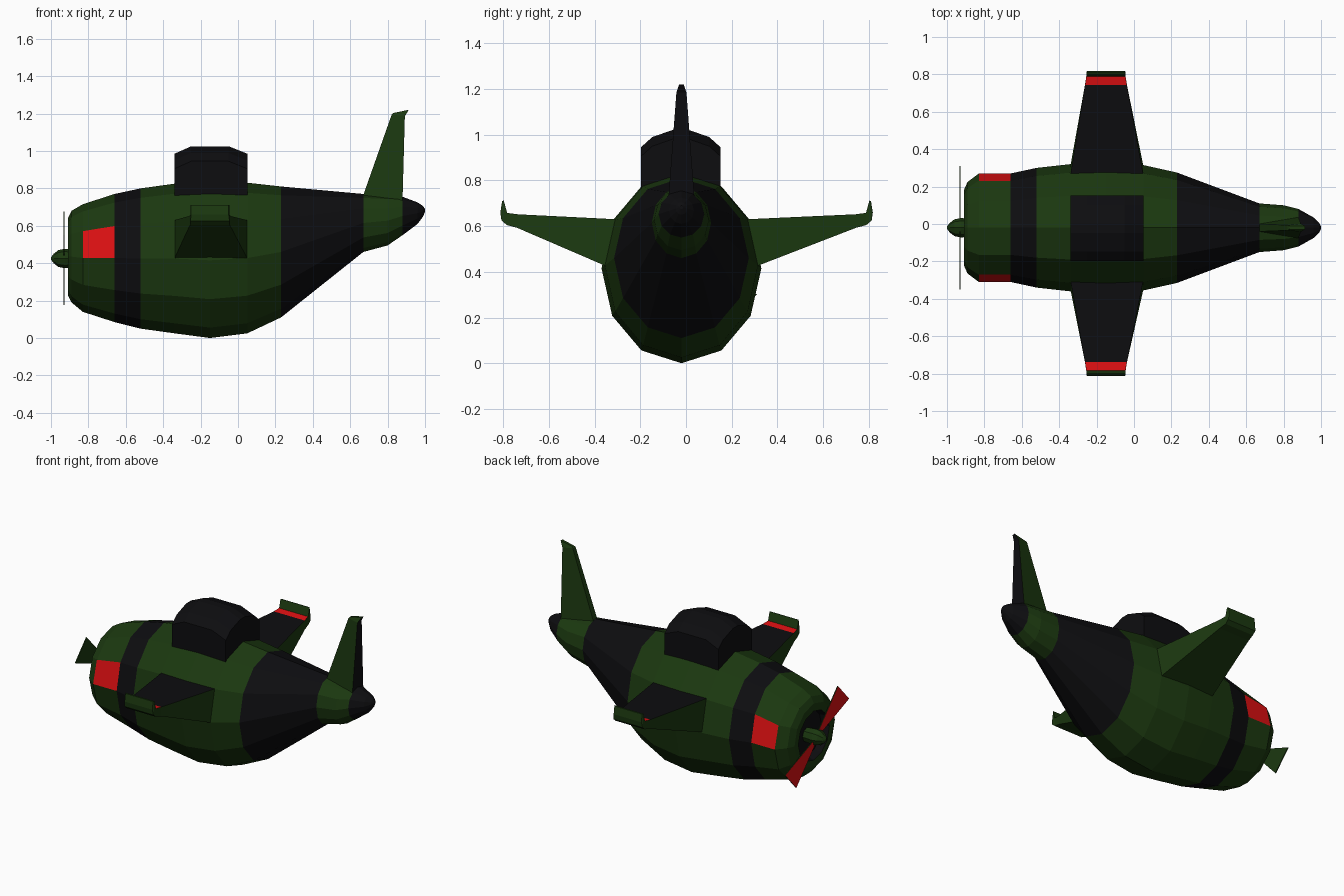
import bpy, bmesh, math

if "Cube" in bpy.data.objects:
    bpy.data.objects.remove(bpy.data.objects["Cube"])

CY = -0.02          # fuselage centre line


def material(name, rgb):
    m = bpy.data.materials.new(name)
    m.diffuse_color = (*rgb, 1)
    m.use_nodes = True
    m.node_tree.nodes["Principled BSDF"].inputs["Base Color"].default_value = m.diffuse_color
    return m


MATS = [material("dark_green", (0.011, 0.04, 0.005)),
        material("black", (0.004, 0.004, 0.005)),
        material("red", (0.72, 0.005, 0.006))]
GREEN, BLACK, RED = range(3)


def loft(name, rings, paint, cap_start=True, cap_end=True, cap_mats=(GREEN, GREEN)):
    """Skin a list of equal-length point rings; paint(ring, side) picks the colour."""
    bm = bmesh.new()
    vs = [[bm.verts.new(p) for p in ring] for ring in rings]
    n = len(vs[0])
    for i in range(len(vs) - 1):
        for j in range(n):
            k = (j + 1) % n
            f = bm.faces.new((vs[i][j], vs[i][k], vs[i + 1][k], vs[i + 1][j]))
            f.material_index = paint(i, j)
    if cap_start:
        bm.faces.new(vs[0][::-1]).material_index = cap_mats[0]
    if cap_end:
        bm.faces.new(vs[-1]).material_index = cap_mats[1]
    bmesh.ops.remove_doubles(bm, verts=bm.verts, dist=1e-5)
    bmesh.ops.recalc_face_normals(bm, faces=bm.faces)
    me = bpy.data.meshes.new(name)
    bm.to_mesh(me)
    bm.free()
    for m in MATS:
        me.materials.append(m)
    ob = bpy.data.objects.new(name, me)
    bpy.context.collection.objects.link(ob)
    return ob


def ellipse(x, half_width, z_low, z_high, n=12):
    c, r = (z_low + z_high) / 2, (z_high - z_low) / 2
    return [(x, CY + half_width * math.cos(2 * math.pi * k / n),
             c + r * math.sin(2 * math.pi * k / n)) for k in range(n)]


# Fuselage: recessed nose intake, barrel body, tapering tail (x, half width, bottom, top)
stations = [(-0.86, 0.15, 0.28, 0.58), (-0.91, 0.16, 0.27, 0.59), (-0.91, 0.20, 0.23, 0.64),
            (-0.89, 0.245, 0.19, 0.68), (-0.83, 0.29, 0.14, 0.715), (-0.66, 0.29, 0.085, 0.77),
            (-0.52, 0.32, 0.05, 0.80), (-0.34, 0.34, 0.025, 0.825), (-0.15, 0.35, 0.0, 0.83),
            (0.05, 0.335, 0.025, 0.83), (0.23, 0.295, 0.11, 0.81), (0.67, 0.13, 0.46, 0.77),
            (0.80, 0.12, 0.495, 0.76), (0.88, 0.10, 0.55, 0.755), (0.96, 0.055, 0.61, 0.725),
            (0.99, 0.025, 0.65, 0.705), (1.0, 0.008, 0.675, 0.69)]


def fuselage_paint(i, j):
    if i == 4 and j in (0, 5):
        return RED
    return BLACK if i in (0, 5, 10) or i >= 13 else GREEN


loft("fuselage", [ellipse(*s) for s in stations], fuselage_paint, cap_mats=(BLACK, BLACK))

# Propeller hub
hub = [(-0.85, 0.045), (-0.925, 0.052), (-0.96, 0.045), (-0.985, 0.026), (-1.0, 0.006)]
loft("propeller_hub", [ellipse(x, r, 0.425 - r, 0.425 + r, 8) for x, r in hub],
     lambda i, j: GREEN)

# Two flat propeller blades, red in front and green behind
blade = [(-0.015, 0.035), (-0.215, 0.25), (-0.33, 0.125), (-0.035, 0.01)]
for s, tag in ((1, "upper"), (-1, "lower")):
    rings = [[(x, CY + s * y, 0.427 + s * z) for y, z in blade] for x in (-0.934, -0.928)]
    loft(tag + "_propeller_blade", rings, lambda i, j: GREEN, cap_mats=(RED, GREEN))

# Cockpit canopy: bevelled block
half = [(0.175, 0.70), (0.175, 0.945), (0.125, 0.99), (0.025, 1.025)]


def canopy_ring(x, drop):
    right = [(x, CY - 0.003 + y, z - (drop if z > 0.8 else 0)) for y, z in half]
    left = [(x, CY - 0.003 - y, z - (drop if z > 0.8 else 0)) for y, z in half[::-1]]
    return right + left


loft("canopy", [canopy_ring(x, d) for x, d in
                ((-0.34, 0.04), (-0.25, 0), (-0.05, 0), (0.05, 0.04))],
     lambda i, j: BLACK, cap_mats=(BLACK, BLACK))


# Wings: deep at the root, thin at the tip, with a small upturned end
def wing_ring(s, x0, x1, low, high):
    (yl, zl), (yh, zh) = low, high
    return [(x0, s * yl, zl), (x1, s * yl, zl), (x1, s * yh, zh), (x0, s * yh, zh)]


def wing_paint(i, j):
    if j == 2 and i < 2:
        return (BLACK, RED)[i]
    return GREEN


for s, tag, tip in ((1, "left", 0.815), (-1, "right", 0.81)):
    root = 0.28 - s * 0.02
    rings = [wing_ring(s, -0.34, 0.05, (root + 0.05, 0.425), (root, 0.63)),
             wing_ring(s, -0.262, -0.038, (tip - 0.07, 0.593), (tip - 0.073, 0.652)),
             wing_ring(s, -0.255, -0.045, (tip - 0.025, 0.605), (tip - 0.027, 0.658)),
             wing_ring(s, -0.255, -0.045, (tip - 0.002, 0.625), (tip - 0.012, 0.712)),
             wing_ring(s, -0.25, -0.05, (tip + 0.003, 0.66), (tip - 0.005, 0.71))]
    loft(tag + "_wing", rings, wing_paint)


# Tail fin: swept wedge, thin at the front, black rear face
def fin_ring(x0, x1, z0, z1, w0, w1):
    return [(x0, CY - w0, z0), (x1, CY - w1, z1), (x1, CY + w1, z1), (x0, CY + w0, z0)]


loft("tail_fin", [fin_ring(0.655, 0.88, 0.72, 0.69, 0.02, 0.06),
                  fin_ring(0.672, 0.88, 0.77, 0.75, 0.02, 0.055),
                  fin_ring(0.822, 0.892, 1.195, 1.185, 0.014, 0.022),
                  fin_ring(0.83, 0.913, 1.203, 1.22, 0.008, 0.01)],
     lambda i, j: BLACK if j == 1 else GREEN)
